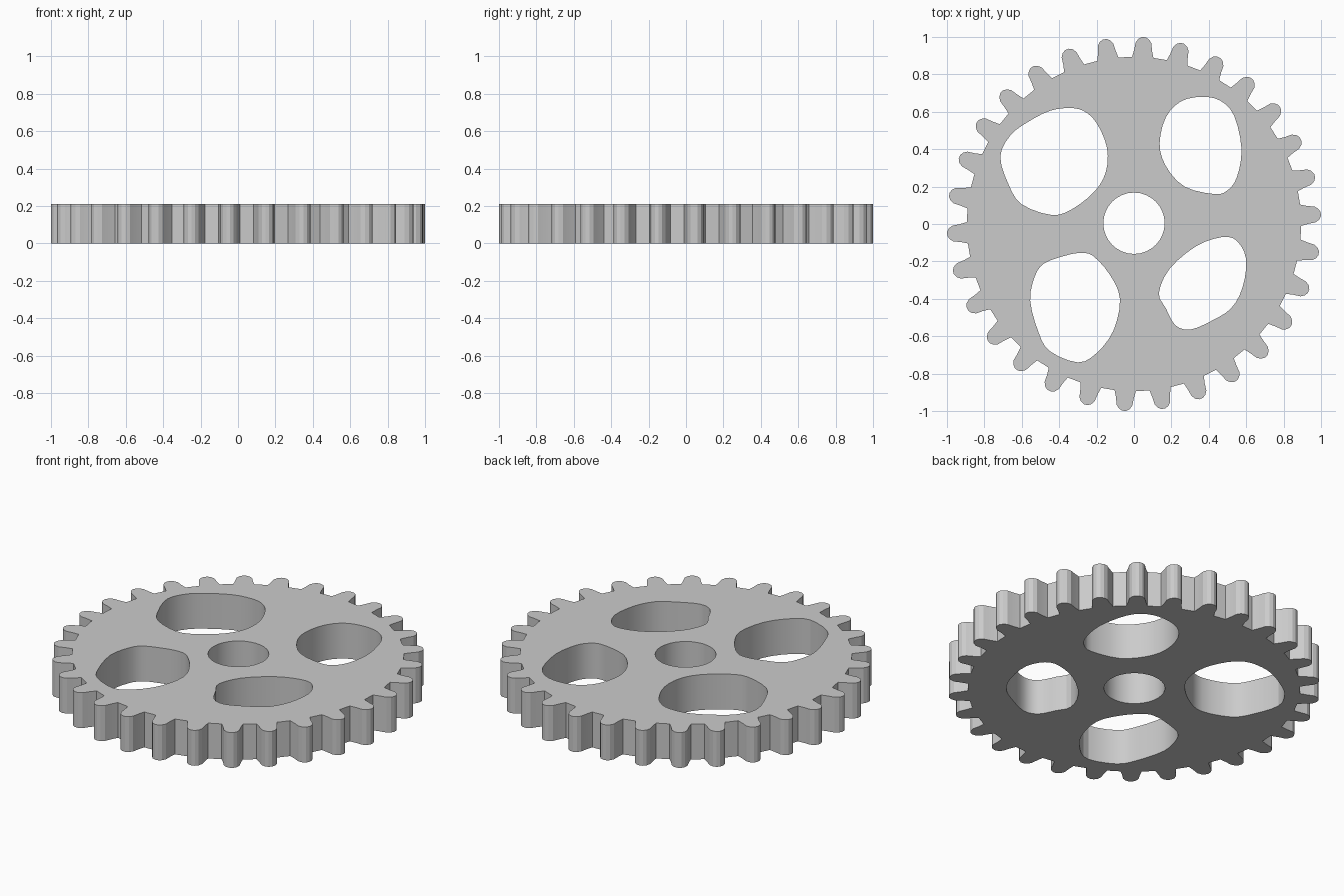
import bpy, bmesh
from math import sin, cos, radians, pi
from mathutils import Vector

if "Cube" in bpy.data.objects:
    bpy.data.objects.remove(bpy.data.objects["Cube"])

TEETH = 30
HEIGHT = 0.21


def smooth_loop(pts, steps=3):
    """Closed Catmull-Rom loop through the given points."""
    p = [Vector(q) for q in pts]
    n, out = len(p), []
    for i in range(n):
        a, b, c, d = p[i - 1], p[i], p[(i + 1) % n], p[(i + 2) % n]
        for s in range(steps):
            t = s / steps
            out.append(0.5 * (2 * b + (c - a) * t + (2 * a - 5 * b + 4 * c - d) * t**2
                              + (3 * b - a - 3 * c + d) * t**3))
    return out


# One tooth: (radial distance, sideways offset)
tooth = [(0.892, 0.057), (0.93, 0.048), (0.97, 0.042), (0.99, 0.028), (1.0, 0.01),
         (1.0, -0.01), (0.99, -0.028), (0.97, -0.042), (0.93, -0.048), (0.892, -0.057)]
rim = []
for k in range(TEETH):
    a = radians(3) + k * 2 * pi / TEETH
    for r, w in reversed(tooth):
        rim.append((r * cos(a) - w * sin(a), r * sin(a) + w * cos(a)))

# Axle hole
axle = [(0.164 * cos(i * pi / 16), 0.004 + 0.164 * sin(i * pi / 16)) for i in range(32)]

# Four hand-cut, irregular windows
upper_left = [(-0.35, 0.62), (-0.45, 0.605), (-0.56, 0.55), (-0.66, 0.475), (-0.715, 0.36),
              (-0.67, 0.21), (-0.6, 0.105), (-0.44, 0.048), (-0.33, 0.08), (-0.21, 0.175),
              (-0.15, 0.28), (-0.145, 0.41), (-0.2, 0.54), (-0.27, 0.605)]
upper_right = [(0.36, 0.68), (0.46, 0.66), (0.535, 0.58), (0.575, 0.40), (0.55, 0.25),
               (0.50, 0.18), (0.43, 0.16), (0.27, 0.2), (0.17, 0.31), (0.137, 0.43),
               (0.17, 0.57), (0.25, 0.655)]
lower_left = [(-0.29, -0.155), (-0.22, -0.17), (-0.13, -0.27), (-0.075, -0.4), (-0.11, -0.57),
              (-0.2, -0.69), (-0.3, -0.74), (-0.45, -0.68), (-0.51, -0.58), (-0.555, -0.41),
              (-0.53, -0.28), (-0.48, -0.21), (-0.37, -0.17)]
lower_right = [(0.47, -0.07), (0.55, -0.09), (0.6, -0.19), (0.58, -0.34), (0.52, -0.45),
               (0.42, -0.515), (0.3, -0.565), (0.22, -0.54), (0.17, -0.45), (0.133, -0.37),
               (0.19, -0.24), (0.33, -0.12)]

# Filled, extruded outline
curve = bpy.data.curves.new("gear_wheel", 'CURVE')
curve.dimensions = '2D'
curve.fill_mode = 'BOTH'
curve.extrude = HEIGHT / 2
loops = [rim, axle] + [smooth_loop(w) for w in (upper_left, upper_right, lower_left, lower_right)]
for loop in loops:
    sp = curve.splines.new('POLY')
    sp.points.add(len(loop) - 1)
    for pt, q in zip(sp.points, loop):
        pt.co = (q[0], q[1], 0, 1)
    sp.use_cyclic_u = True
    sp.use_smooth = False

gear = bpy.data.objects.new("gear_wheel", curve)
bpy.context.collection.objects.link(gear)
bpy.context.view_layer.objects.active = gear
gear.select_set(True)
bpy.ops.object.convert(target='MESH')
gear = bpy.context.object
gear.name = "gear_wheel"

# Weld caps to walls and stand the wheel on the floor
bm = bmesh.new()
bm.from_mesh(gear.data)
bmesh.ops.remove_doubles(bm, verts=bm.verts, dist=0.0005)
bmesh.ops.translate(bm, verts=bm.verts, vec=(0, 0, HEIGHT / 2))
bmesh.ops.recalc_face_normals(bm, faces=bm.faces)
bm.to_mesh(gear.data)
bm.free()
bpy.ops.object.shade_smooth_by_angle(angle=radians(20))
